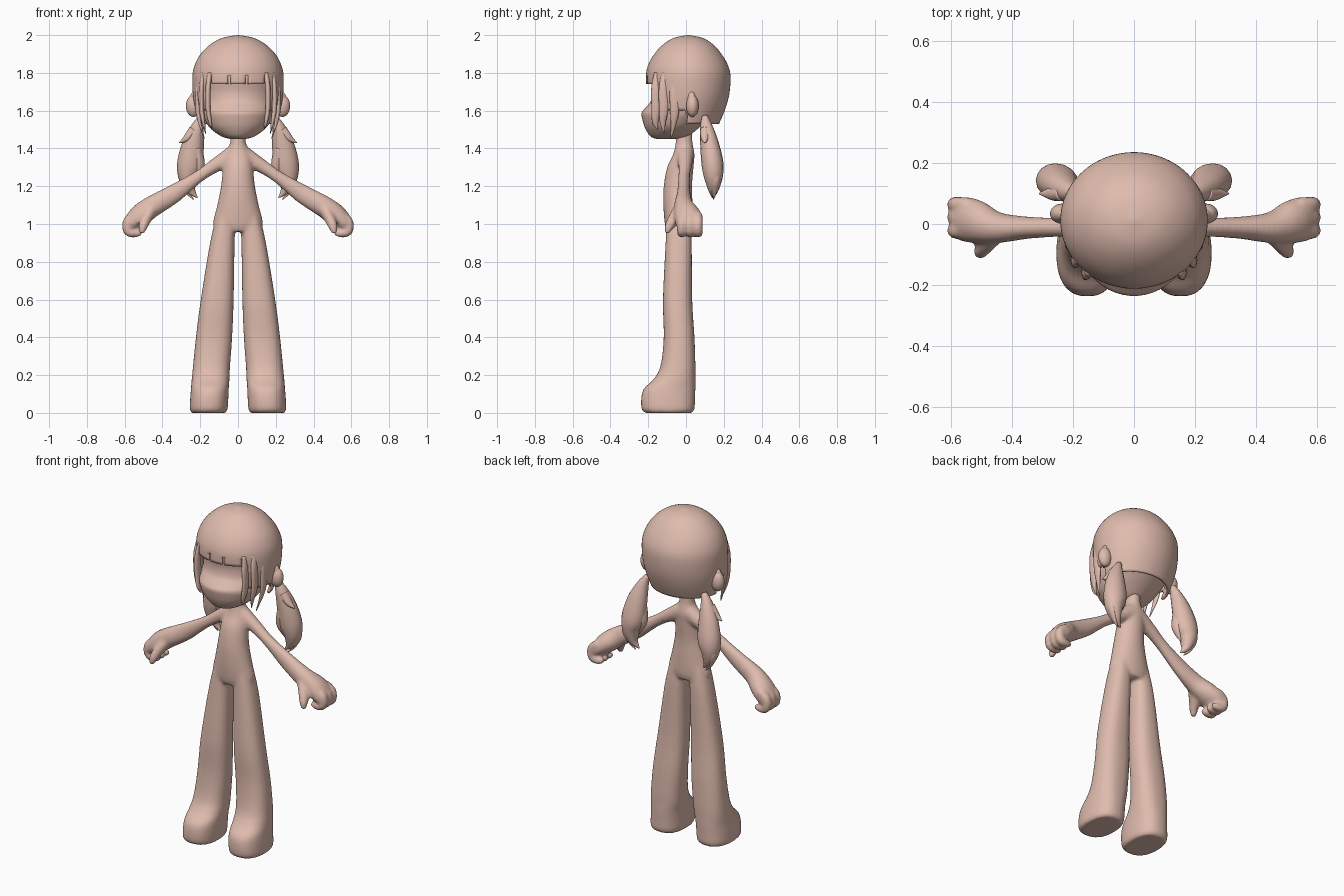
import bpy, bmesh, math
from mathutils import Vector

clay = bpy.data.materials.new("warm_clay")
clay.diffuse_color = (0.74, 0.50, 0.42, 1)


def smooth_path(pts, steps):
    """Catmull-Rom interpolation of tuples of any length."""
    out = []
    for i in range(len(pts) - 1):
        a, b, c, d = (pts[max(0, min(len(pts) - 1, i + k))] for k in (-1, 0, 1, 2))
        for s in range(steps):
            t = s / steps
            out.append([0.5 * (2 * q + (r - p) * t + (2 * p - 5 * q + 4 * r - w) * t * t
                               + (3 * q - p - 3 * r + w) * t ** 3)
                        for p, q, r, w in zip(a, b, c, d)])
    return out + [list(pts[-1])]


def skin(bm, rings):
    """Join rings of points into a closed tube."""
    vs = [[bm.verts.new(p) for p in ring] for ring in rings]
    n = len(vs[0])
    for r0, r1 in zip(vs, vs[1:]):
        for i in range(n):
            bm.faces.new((r0[i], r0[(i + 1) % n], r1[(i + 1) % n], r1[i]))
    bm.faces.new(vs[0])
    bm.faces.new(vs[-1][::-1])


def loft(bm, rows, n=32, p=2.0, side=1, steps=5):
    """Upright form from rows of (z, centre x, half width, front y, back y)."""
    rings = []
    for z, cx, hw, yf, yb in smooth_path(rows, steps):
        ring = []
        for i in range(n):
            a = 2 * math.pi * (i + 0.5) / n
            s, c = math.sin(a), -math.cos(a)
            s = math.copysign(abs(s) ** (2 / p), s)
            c = math.copysign(abs(c) ** (2 / p), c)
            ring.append((side * (cx + hw * s), (yf + yb) / 2 + (yb - yf) / 2 * c, z))
        rings.append(ring)
    skin(bm, rings)


def tube(bm, pts, side=1, n=16, steps=6):
    """Tapered tube from (x, y, z, half depth in y, half thickness)."""
    path = smooth_path(pts, steps)
    pos = [Vector(q[:3]) for q in path]
    rings = []
    for i, q in enumerate(path):
        t = (pos[min(i + 1, len(pos) - 1)] - pos[max(i - 1, 0)]).normalized()
        u = Vector((0, 1, 0))
        u = (u - t * u.dot(t)).normalized()
        v = t.cross(u)
        ring = []
        for k in range(n):
            a = 2 * math.pi * k / n
            o = pos[i] + u * max(q[3], .002) * math.cos(a) + v * max(q[4], .002) * math.sin(a)
            ring.append((side * o.x, o.y, o.z))
        rings.append(ring)
    skin(bm, rings)


def ball(bm, centre, radii, side=1):
    res = bmesh.ops.create_uvsphere(bm, u_segments=24, v_segments=16, radius=1)
    for v in res["verts"]:
        v.co = Vector((side * (centre[0] + v.co.x * radii[0]),
                       centre[1] + v.co.y * radii[1], centre[2] + v.co.z * radii[2]))


def finish(bm, name, recalc=True):
    if recalc:
        bmesh.ops.recalc_face_normals(bm, faces=bm.faces)
    me = bpy.data.meshes.new(name)
    for f in bm.faces:
        f.smooth = True
    bm.to_mesh(me)
    bm.free()
    me.materials.append(clay)
    ob = bpy.data.objects.new(name, me)
    bpy.context.collection.objects.link(ob)
    return ob


# Body: torso, legs, arms and hands fused into one skin
bm = bmesh.new()
loft(bm, [(.96, 0, .10, -.10, .025), (1.0, 0, .132, -.112, .035), (1.1, 0, .11, -.12, .035),
          (1.2, 0, .09, -.118, .032), (1.3, 0, .08, -.10, .04), (1.37, 0, .07, -.068, .045),
          (1.43, 0, .042, -.055, .035), (1.52, 0, .036, -.05, .03)])
for s in (1, -1):
    # leg and foot
    loft(bm, [(0, .155, .09, -.215, .03), (.02, .155, .10, -.235, .045), (.08, .152, .101, -.237, .048),
              (.13, .149, .10, -.222, .05), (.18, .145, .10, -.17, .05), (.25, .14, .098, -.135, .05),
              (.4, .127, .096, -.118, .045), (.6, .11, .087, -.122, .033), (.9, .083, .065, -.108, .03),
              (1.05, .062, .05, -.10, .02)], p=2.4, side=s)
    # arm
    tube(bm, [(.02, -.005, 1.365, .05, .055), (.12, -.005, 1.31, .036, .038), (.21, -.01, 1.25, .031, .033),
              (.34, -.012, 1.16, .036, .05), (.45, -.012, 1.095, .052, .057), (.52, .008, 1.045, .072, .058),
              (.565, .018, 1.0, .072, .045), (.58, .02, .975, .055, .03)], s)
    # curled fingers and thumb
    for y in (-.022, .022, .064):
        tube(bm, [(.54, y, 1.05, .024, .024), (.583, y, 1.015, .026, .026), (.583, y, .965, .026, .026),
                  (.55, y, .95, .024, .023), (.51, y, .955, .014, .014)], s)
    tube(bm, [(.45, -.02, 1.09, .04, .035), (.485, -.06, 1.03, .035, .03),
              (.503, -.09, .985, .024, .024), (.51, -.10, .95, .012, .012)], s)
body = finish(bm, "body")
rm = body.modifiers.new("fuse", "REMESH")
rm.mode = "VOXEL"
rm.voxel_size = 0.009
rm.use_smooth_shade = True
sm = body.modifiers.new("soften", "SMOOTH")
sm.factor, sm.iterations = 0.5, 6

# Head with sunken eye area and bulging lower face
bm = bmesh.new()
loft(bm, [(1.45, 0, .04, -.155, -.06), (1.465, 0, .09, -.19, .01), (1.51, 0, .15, -.218, .07),
          (1.56, 0, .18, -.233, .13), (1.59, 0, .19, -.235, .17), (1.615, 0, .193, -.215, .18),
          (1.65, 0, .195, -.187, .19), (1.7, 0, .198, -.178, .19), (1.77, 0, .20, -.185, .19),
          (1.85, 0, .18, -.16, .17), (1.92, 0, .12, -.10, .11), (1.95, 0, .03, -.02, .03)], n=48)
finish(bm, "head")

# Hair cap with cut-out face opening and slits in the fringe
bm = bmesh.new()
loft(bm, [(1.53, 0, .205, -.18, .175), (1.60, 0, .224, -.195, .205), (1.67, 0, .237, -.207, .226),
          (1.74, 0, .242, -.212, .235), (1.80, 0, .24, -.211, .234), (1.85, 0, .226, -.197, .218),
          (1.90, 0, .198, -.168, .188), (1.95, 0, .148, -.122, .145), (1.985, 0, .084, -.065, .088),
          (2.0, 0, .006, .006, .018)], n=96, steps=4)
bmesh.ops.recalc_face_normals(bm, faces=bm.faces)
drop = []
for f in bm.faces:
    c = f.calc_center_median()
    az = math.degrees(math.atan2(abs(c.x), -(c.y - .01)))
    bottom = 1.74 if az < 45 else 1.6 if az < 88 else 1.53
    slit = az < 50 and c.z < 1.79 and any(abs(abs(c.x) - x) < .0065 for x in (.052, .10, .148))
    if c.z < bottom or slit or len(f.verts) > 4 and c.z < 1.6:
        drop.append(f)
bmesh.ops.delete(bm, geom=drop, context="FACES")
hair = finish(bm, "hair_cap", recalc=False)
so = hair.modifiers.new("thickness", "SOLIDIFY")
so.thickness, so.offset = 0.014, -1

# Side locks framing the face
bm = bmesh.new()
for s in (1, -1):
    for (x, y), tip in (((.158, -.158), (.14, -.15, 1.50)), ((.193, -.118), (.172, -.115, 1.48)),
                        ((.213, -.06), (.178, -.08, 1.45))):
        tube(bm, [(x - .01, y + .01, 1.80, .02, .012), (x, y, 1.72, .026, .014), (x, y, 1.61, .025, .013),
                  (x - .01, y - .005, 1.54, .016, .009), (*tip, .002, .002)], s)
finish(bm, "side_locks")

# Ears
bm = bmesh.new()
for s in (1, -1):
    ball(bm, (.236, .034, 1.625), (.04, .033, .058), s)
    tube(bm, [(.21, .03, 1.72, .006, .006), (.235, .03, 1.68, .018, .016), (.238, .034, 1.63, .03, .03)], s)
finish(bm, "ears")

# Hanging hair tails with flicked tips
bm = bmesh.new()
for s in (1, -1):
    tube(bm, [(.19, .10, 1.57, .015, .015), (.215, .108, 1.51, .035, .035), (.238, .125, 1.42, .05, .058),
              (.254, .14, 1.32, .058, .068), (.265, .145, 1.25, .05, .052), (.25, .145, 1.18, .028, .026),
              (.215, .14, 1.14, .003, .003)], s)
    tube(bm, [(.235, .10, 1.50, .025, .025), (.27, .10, 1.455, .022, .02), (.312, .10, 1.43, .002, .002)], s)
    tube(bm, [(.285, .15, 1.30, .035, .03), (.292, .155, 1.23, .025, .02), (.265, .15, 1.165, .012, .01),
              (.235, .145, 1.13, .002, .002)], s)
    tube(bm, [(.22, .12, 1.40, .04, .03), (.205, .125, 1.30, .032, .028), (.225, .13, 1.22, .002, .002)], s)
finish(bm, "hair_tails")
